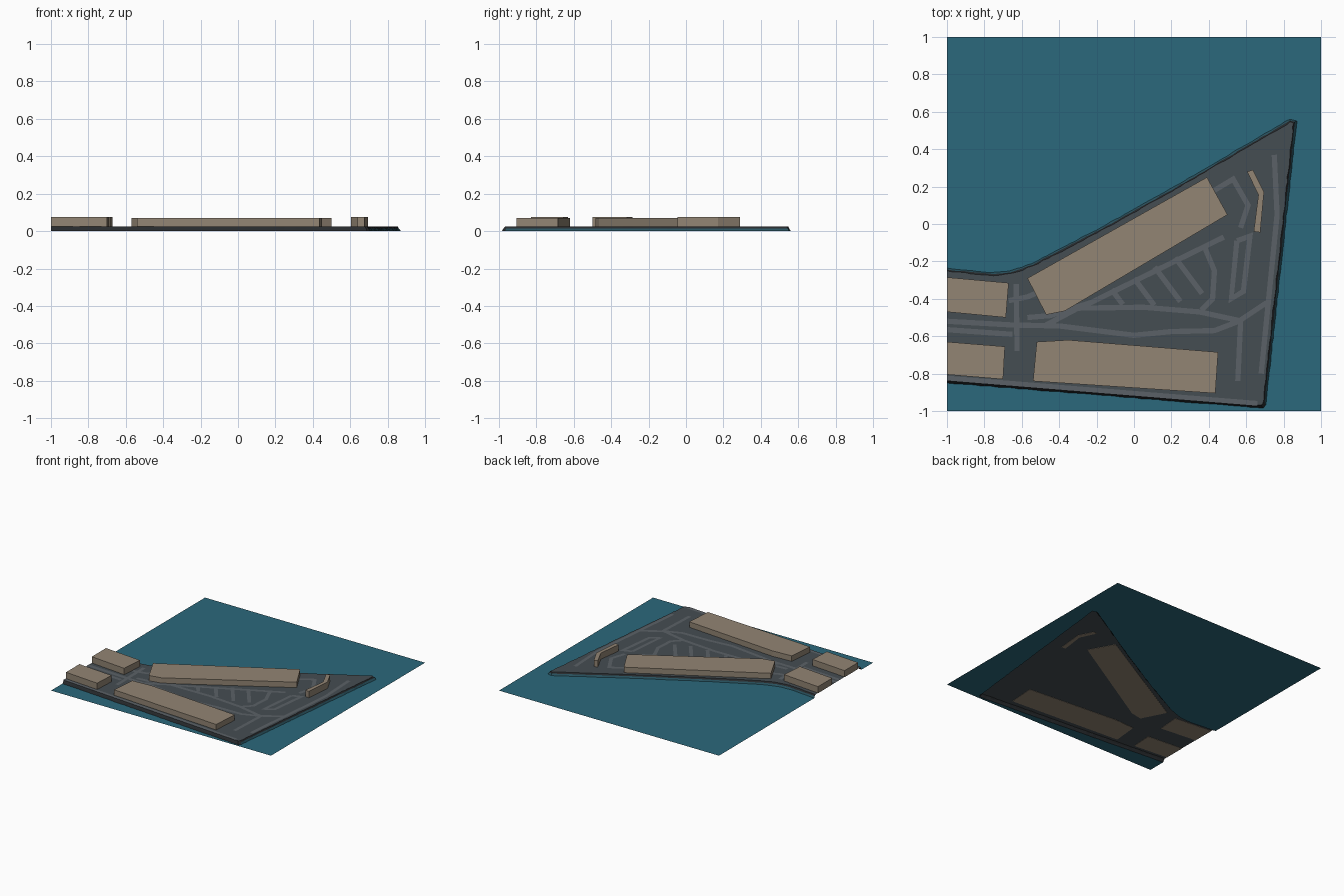
import bpy
import bmesh
import math
import random
from mathutils import Vector

random.seed(4)
cube = bpy.data.objects.get("Cube")
if cube:
    bpy.data.objects.remove(cube, do_unlink=True)

LAND_Z = 0.024
SKIRT_WIDTH = 0.016


def material(name, red, green, blue):
    mat = bpy.data.materials.new(name)
    mat.use_nodes = True
    color = (red, green, blue, 1)
    mat.diffuse_color = color
    shader = mat.node_tree.nodes["Principled BSDF"]
    shader.inputs["Base Color"].default_value = color
    shader.inputs["Roughness"].default_value = 0.9
    return mat


water_mat = material("water", 0.024, 0.14, 0.2)
ground_mat = material("ground", 0.06, 0.075, 0.085)
road_mat = material("road", 0.105, 0.12, 0.135)
rock_mat = material("shore rock", 0.02, 0.023, 0.026)
wet_mat = material("wet rock", 0.022, 0.085, 0.115)
building_mat = material("building", 0.29, 0.235, 0.175)


def finish(bm, name, *mats):
    """Turn a bmesh into a flat shaded object."""
    mesh = bpy.data.meshes.new(name)
    bm.to_mesh(mesh)
    bm.free()
    for mat in mats:
        mesh.materials.append(mat)
    obj = bpy.data.objects.new(name, mesh)
    bpy.context.collection.objects.link(obj)
    return obj


def add_face(bm, verts, slot=0):
    """Add a face that looks upward."""
    face = bm.faces.new(verts)
    face.normal_update()
    if face.normal.z < 0:
        face.normal_flip()
    face.material_index = slot
    return face


def offset(points, distance):
    """Shift an open polyline to its right, with mitred corners."""
    pts = [Vector(p) for p in points]
    dirs = [(b - a).normalized() for a, b in zip(pts, pts[1:])]
    result = []
    for i, p in enumerate(pts):
        before, after = dirs[max(i - 1, 0)], dirs[min(i, len(dirs) - 1)]
        normal = Vector((before.y + after.y, -before.x - after.x)).normalized()
        cosine = normal.dot(Vector((after.y, -after.x)))
        result.append(p + normal * distance / max(cosine, 0.5))
    return result


def resample(points, step):
    """Split every segment of a polyline into short pieces."""
    pts = [Vector(p) for p in points]
    result = []
    for a, b in zip(pts, pts[1:]):
        count = max(1, round((b - a).length / step))
        result += [a.lerp(b, k / count) for k in range(count)]
    return result + [pts[-1]]


# Shoreline, from the west edge round the north, east and south
shore = [(-1, -.235), (-.87, -.25), (-.75, -.26), (-.66, -.25), (-.545, -.21),
         (-.18, -.02), (.19, .185), (.835, .562), (.87, .55),
         (.705, -.965), (.69, -.985), (-1, -.85)]
line = resample(shore, 0.03)


def shore_ring(inset, wobble):
    ring = offset(line, inset)
    for p in ring[1:-1]:
        p.x += random.uniform(-wobble, wobble)
        p.y += random.uniform(-wobble, wobble)
    ring[0].x = ring[-1].x = -1
    return ring


foot = shore_ring(0, 0.002)
middle = shore_ring(SKIRT_WIDTH / 2, 0.002)
crest = shore_ring(SKIRT_WIDTH, 0.003)

# Water sheet, cut out around the land
bm = bmesh.new()
corners = [(-1, -1), (1, -1), (1, 1), (-1, 1)]
add_face(bm, [bm.verts.new((x, y, 0)) for x, y in foot + corners])
bmesh.ops.triangulate(bm, faces=bm.faces[:])
finish(bm, "water", water_mat)

# Ground surface
bm = bmesh.new()
add_face(bm, [bm.verts.new((p.x, p.y, LAND_Z)) for p in crest])
bmesh.ops.triangulate(bm, faces=bm.faces[:])
finish(bm, "ground", ground_mat)

# Rocky embankment, wet in its lower band except on the south side
bm = bmesh.new()
rings = [[bm.verts.new((p.x, p.y, z)) for p in ring]
         for ring, z in ((foot, 0), (middle, LAND_Z * 0.55), (crest, LAND_Z))]
for level, (low, high) in enumerate(zip(rings, rings[1:])):
    for i in range(len(line) - 1):
        south = line[i].y < -0.8 and line[i + 1].x < line[i].x - 0.01
        wet = level == 0 and not south
        add_face(bm, [low[i], low[i + 1], high[i + 1], high[i]], int(wet))
finish(bm, "embankment", rock_mat, wet_mat)


# Flat roofed buildings, extruded from their footprints
def building(name, top, outline):
    bm = bmesh.new()
    base = bm.faces.new([bm.verts.new((x, y, LAND_Z - 0.002)) for x, y in outline])
    grown = bmesh.ops.extrude_face_region(bm, geom=[base], use_keep_orig=True)
    for v in grown["geom"]:
        if isinstance(v, bmesh.types.BMVert):
            v.co.z = top
    bmesh.ops.recalc_face_normals(bm, faces=bm.faces[:])
    finish(bm, name, building_mat)


building("long_diagonal_hall", 0.069, [(-.57, -.29), (.39, .25), (.5, .05),
                                       (-.37, -.465), (-.47, -.485)])
building("south_hall", 0.069, [(-.52, -.63), (-.35, -.62), (.45, -.685),
                               (.435, -.905), (-.54, -.84)])
building("north_west_hall", 0.076, [(-1, -.285), (-.67, -.315), (-.685, -.5), (-1, -.47)])
building("south_west_hall", 0.076, [(-1, -.63), (-.69, -.655), (-.7, -.83), (-1, -.805)])
building("bent_block", 0.076, [(.605, .28), (.635, .29), (.695, .17),
                               (.675, -.045), (.64, -.04), (.665, .155)])

# Roads, as thin ribbons just above the ground
roads = {
    "main_road": [(-1, -.52), (-.65, -.54), (-.4, -.545), (0, -.595), (.2, -.575),
                  (.43, -.57), (.56, -.52), (.71, -.42)],
    "west_lane": [(-1, -.565), (-.65, -.59)],
    "cross_street": [(-.63, -.32), (-.625, -.68)],
    "hall_lane": [(-.57, -.5), (-.45, -.49), (-.23, -.42), (.48, -.07)],
    "yard_lane": [(-.47, -.54), (-.3, -.45), (.05, -.445), (.35, -.47), (.58, -.52)],
    "yard_edge": [(.38, -.13), (.43, -.25), (.42, -.4), (.36, -.46)],
    "east_loop": [(.55, -.09), (.62, -.065), (.585, -.36), (.52, -.4), (.55, -.09)],
    "east_road": [(.75, .37), (.765, .05), (.68, -.8)],
    "south_east_lane": [(.57, -.52), (.555, -.84)],
    "hook_lane": [(.43, .18), (.53, .24), (.61, .1), (.57, -.02)],
    "shore_road": [(-1, -.825), (.66, -.96)],
    "north_west_lane": [(-.67, -.41), (-.57, -.39), (-.5, -.36)],
}
# Parallel parking rows in the yard
for i, (x, y, length) in enumerate([(-.12, -.35, .1), (0, -.29, .18),
                                    (.11, -.23, .23), (.22, -.18, .24)]):
    roads[f"parking_row_{i + 1}"] = [(x, y), (x + length * 0.6, y - length * 0.8)]

for index, (name, path) in enumerate(roads.items()):
    bm = bmesh.new()
    z = LAND_Z + 0.0015 + index * 0.00004
    sides = [[bm.verts.new((p.x, p.y, z)) for p in offset(path, d)]
             for d in (-0.014, 0.014)]
    for i in range(len(path) - 1):
        add_face(bm, [sides[0][i], sides[0][i + 1], sides[1][i + 1], sides[1][i]])
    finish(bm, name, road_mat)
